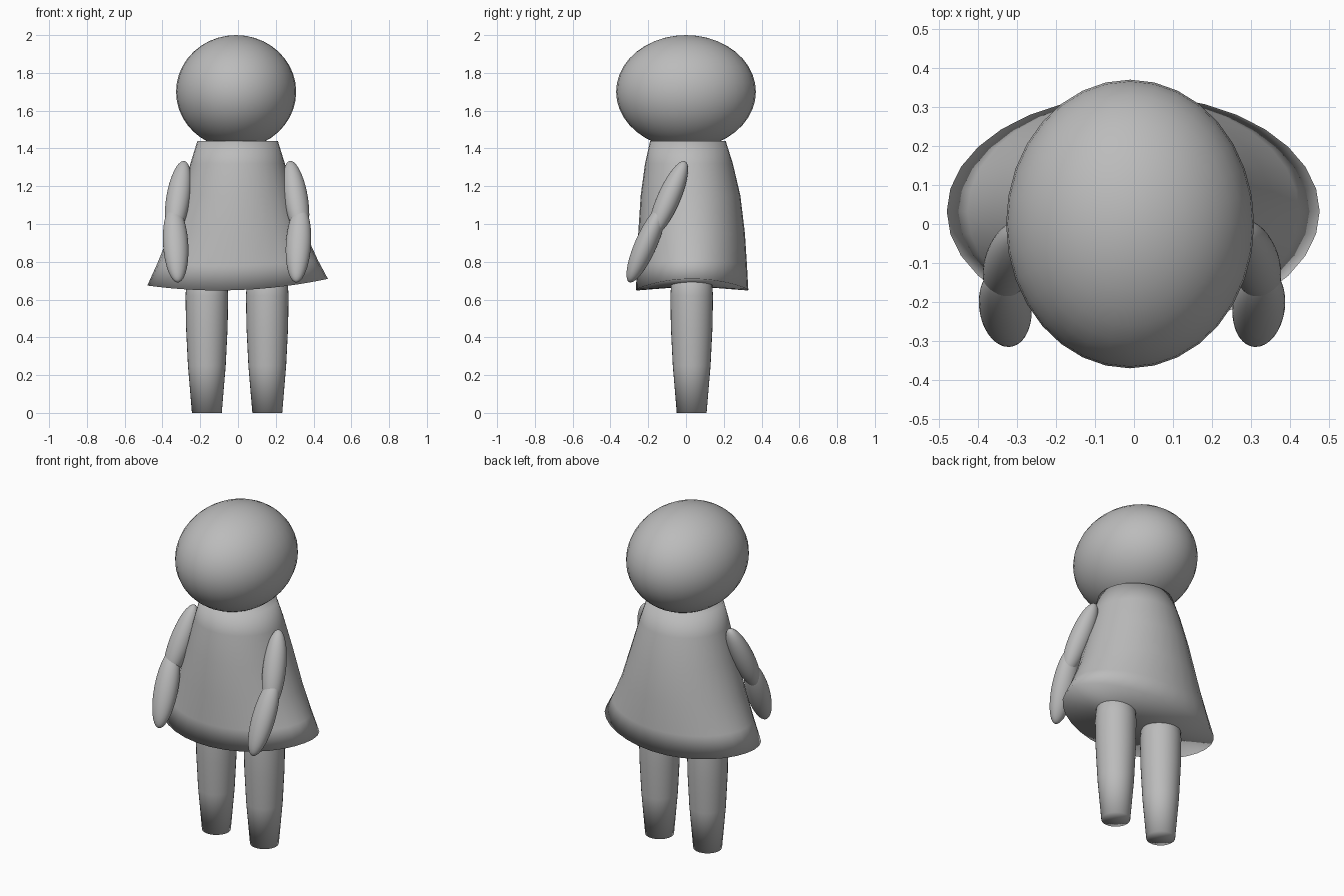
import bpy, bmesh, math
from mathutils import Vector, Matrix

cube = bpy.data.objects.get("Cube")
if cube:
    bpy.data.objects.remove(cube, do_unlink=True)

grey = bpy.data.materials.new("plain grey")
grey.use_nodes = True
COLOUR = (0.5, 0.5, 0.5, 1)
grey.diffuse_color = COLOUR
grey.node_tree.nodes["Principled BSDF"].inputs["Base Color"].default_value = COLOUR

MID = -0.005  # the body's mirror plane


def finish(name, bm):
    bmesh.ops.recalc_face_normals(bm, faces=bm.faces)
    mesh = bpy.data.meshes.new(name)
    bm.to_mesh(mesh)
    bm.free()
    mesh.materials.append(grey)
    mesh.shade_smooth()
    obj = bpy.data.objects.new(name, mesh)
    bpy.context.collection.objects.link(obj)
    return obj


def ellipsoid(name, centre, radii, axis=(0, 0, 1)):
    bm = bmesh.new()
    bmesh.ops.create_uvsphere(bm, u_segments=32, v_segments=20, radius=1)
    turn = Vector(axis).to_track_quat("Z", "Y").to_matrix().to_4x4()
    bm.transform(Matrix.Translation(centre) @ turn @ Matrix.Diagonal((*radii, 1)))
    return finish(name, bm)


def loft(name, rings, count=32):
    """Skin rings of points and close both ends with a fan."""
    bm = bmesh.new()
    loops = [[bm.verts.new(p) for p in ring] for ring in rings]
    for a, b in zip(loops, loops[1:]):
        for i in range(count):
            j = (i + 1) % count
            bm.faces.new((a[i], a[j], b[j], b[i]))
    for loop in (loops[0], loops[-1]):
        hub = bm.verts.new(sum((v.co for v in loop), Vector()) / count)
        for i in range(count):
            bm.faces.new((loop[i], loop[(i + 1) % count], hub))
    return finish(name, bm)


def ring(cx, cy, rx, ry, z, sag=0, count=32):
    """Ellipse whose sides rise by sag above its front and back."""
    points = []
    for i in range(count):
        c, s = math.cos(math.tau * i / count), math.sin(math.tau * i / count)
        points.append((cx + rx * c, cy + ry * s, z + sag * (c * c + 0.42 * c)))
    return points


# Head
ellipsoid("head", (-0.01, 0, 1.7), (0.318, 0.37, 0.3))

# Dress: height, half width, front y, back y, side rise
dress = [(0.65, 0.478, -0.265, 0.33, 0.042),
         (0.78, 0.425, -0.26, 0.323, 0.02),
         (0.95, 0.36, -0.253, 0.312, 0),
         (1.15, 0.297, -0.24, 0.288, 0),
         (1.32, 0.25, -0.217, 0.248, 0),
         (1.44, 0.213, -0.19, 0.21, 0)]
loft("dress", [ring(MID + 0.003, (f + b) / 2, w, (b - f) / 2, z, rise)
               for z, w, f, b, rise in dress])

# Legs and arms, mirrored
leg = [(0, 0.079), (0.25, 0.1), (0.45, 0.11), (0.62, 0.113), (0.8, 0.1)]
for side, sign in (("left", 1), ("right", -1)):
    loft(side + "_leg", [ring(MID + sign * 0.16, 0.03, r, r, z) for z, r in leg])
    ellipsoid(side + "_upper_arm", (MID + sign * 0.312, -0.093, 1.133),
              (0.064, 0.06, 0.22), (-sign * 0.16, 0.44, 1))
    ellipsoid(side + "_forearm", (MID + sign * 0.325, -0.212, 0.893),
              (0.067, 0.058, 0.22), (sign * 0.06, 0.44, 1))
